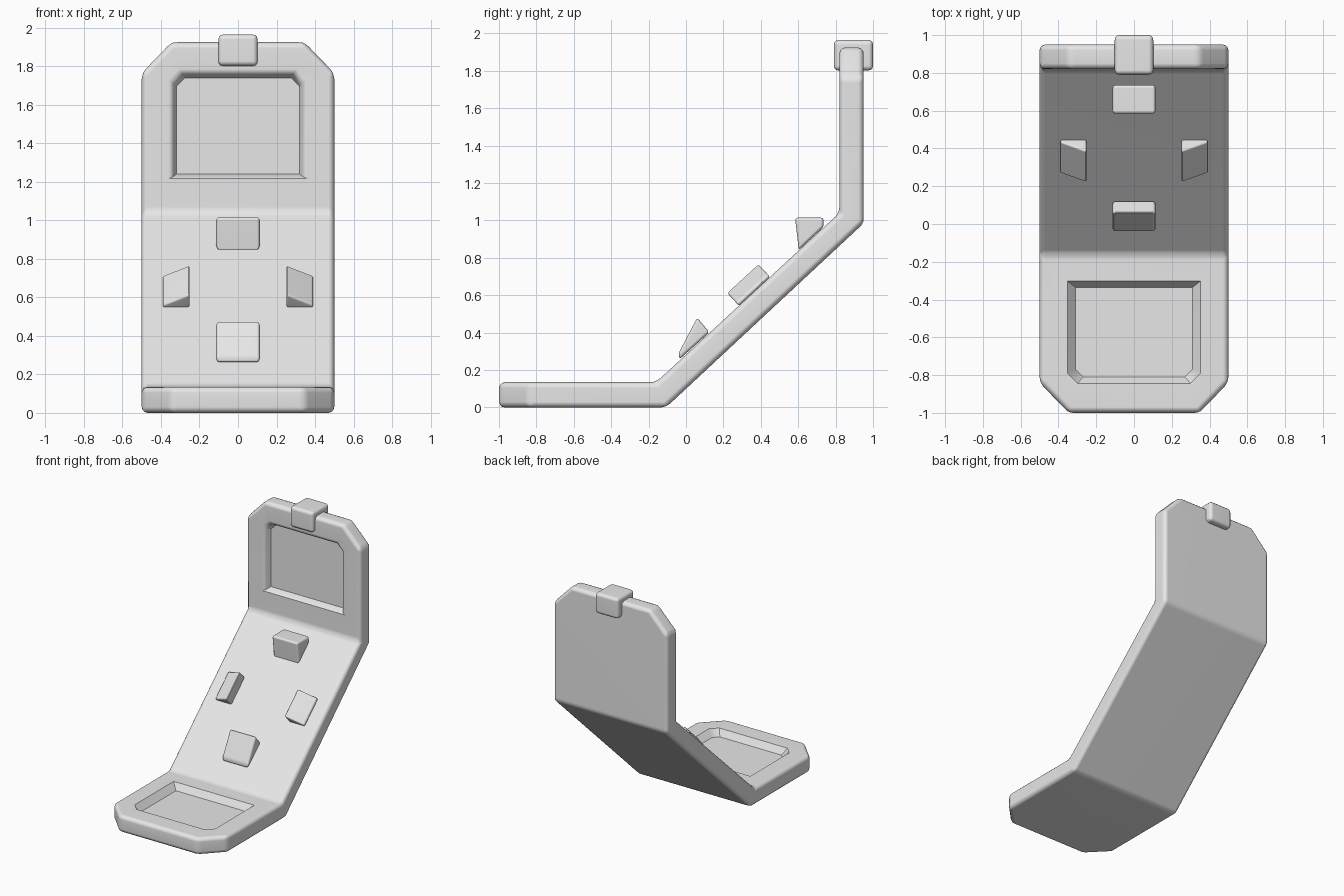
import bpy
import bmesh
import math
from mathutils import Vector

cube = bpy.data.objects.get("Cube")
if cube:
    bpy.data.objects.remove(cube, do_unlink=True)

grey = bpy.data.materials.new("light_grey")
grey.use_nodes = True
tone = (0.8, 0.8, 0.8, 1)
grey.diffuse_color = tone
grey.node_tree.nodes["Principled BSDF"].inputs["Base Color"].default_value = tone


def loft(name, rings):
    """Closed solid through a series of matching vertex rings."""
    bm = bmesh.new()
    loops = [[bm.verts.new(p) for p in ring] for ring in rings]
    count = len(loops[0])
    for a, b in zip(loops, loops[1:]):
        for i in range(count):
            j = (i + 1) % count
            bm.faces.new((a[i], a[j], b[j], b[i]))
    bm.faces.new(loops[0])
    bm.faces.new(loops[-1])
    bmesh.ops.recalc_face_normals(bm, faces=bm.faces)
    # Merge coplanar panels so only true corners get rounded
    bmesh.ops.dissolve_limit(bm, angle_limit=0.01, verts=bm.verts, edges=bm.edges)
    mesh = bpy.data.meshes.new(name)
    bm.to_mesh(mesh)
    bm.free()
    mesh.materials.append(grey)
    obj = bpy.data.objects.new(name, mesh)
    bpy.context.collection.objects.link(obj)
    return obj


def finish(obj, width, cutters=()):
    """Round the edges, carve the recesses and shade."""
    bpy.ops.object.select_all(action="DESELECT")
    bpy.context.view_layer.objects.active = obj
    obj.select_set(True)
    bevel = obj.modifiers.new("round", "BEVEL")
    bevel.width = width
    bevel.segments = 3
    bevel.limit_method = "ANGLE"
    bevel.angle_limit = math.radians(30)
    bpy.ops.object.modifier_apply(modifier="round")
    for cutter in cutters:
        cut = obj.modifiers.new("recess", "BOOLEAN")
        cut.operation = "DIFFERENCE"
        cut.solver = "EXACT"
        cut.object = cutter
        bpy.ops.object.modifier_apply(modifier="recess")
        bpy.data.objects.remove(cutter, do_unlink=True)
    bpy.ops.object.shade_smooth_by_angle(angle=math.radians(35))
    normals = obj.modifiers.new("flat_normals", "WEIGHTED_NORMAL")
    normals.keep_sharp = True


def recess(name, place, steps):
    """Tapered cutter; each step is half width, fold end, tip end, corner, height."""
    rings = []
    for w, fold, tip, c, h in steps:
        back = math.copysign(c, fold - tip)
        outline = [(-w, fold), (w, fold), (w, tip + back),
                   (w - c, tip), (c - w, tip), (-w, tip + back)]
        rings.append([place(x, v, h) for x, v in outline])
    cutter = loft(name, rings)
    cutter.hide_render = True
    return cutter


# Folded panel: half width, then the inner and outer points of each station
stations = [
    (0.345, (-1, 0.135), (-1, 0)),
    (0.5, (-0.84, 0.135), (-0.84, 0)),
    (0.5, (-0.16, 0.135), (-0.107, 0)),
    (0.5, (0.82, 1.04), (0.95, 0.985)),
    (0.5, (0.82, 1.765), (0.95, 1.765)),
    (0.345, (0.82, 1.925), (0.95, 1.925)),
]
body = loft("folded_panel", [
    [(-w, *inner), (w, *inner), (w, *outer), (-w, *outer)]
    for w, inner, outer in stations])

# Shallow trays in the lower and upper panels
lower_cut = recess("lower_recess", lambda x, v, h: (x, v, 0.135 + h), [
    (0.31, -0.335, -0.81, 0.04, -0.05),
    (0.355, -0.30, -0.845, 0.055, 0.002),
    (0.355, -0.30, -0.845, 0.055, 0.03)])
upper_cut = recess("upper_recess", lambda x, v, h: (x, 0.82 - h, v), [
    (0.32, 1.24, 1.74, 0.045, -0.05),
    (0.335, 1.228, 1.758, 0.05, -0.016),
    (0.345, 1.222, 1.77, 0.052, -0.006),
    (0.365, 1.215, 1.79, 0.055, 0.002),
    (0.365, 1.215, 1.79, 0.055, 0.03)])
finish(body, 0.03, (lower_cut, upper_cut))


# Wedges on the sloping panel
def wedge(name, outline):
    obj = loft(name, [[(x, y, z) for y, z in outline] for x in (-0.113, 0.113)])
    finish(obj, 0.015)


wedge("upper_wedge", [(0.583, 1.015), (0.735, 1.015), (0.735, 0.965), (0.603, 0.842)])
wedge("lower_wedge", [(0.06, 0.48), (0.125, 0.402), (-0.035, 0.258), (-0.04, 0.29)])

slope = Vector((0, 0.98, 0.905)).normalized()
normal = Vector((0, -slope.z, slope.y))
base = Vector((0, 0, 0.283))
for side, name in ((1, "left_wedge"), (-1, "right_wedge")):
    rings = []
    for x, height in ((0.39, 0.022), (0.252, 0.095)):
        rings.append([base + Vector((side * x, 0, 0)) + slope * u + normal * n
                      for u, n in ((0.385, 0), (0.612, 0), (0.612, height), (0.385, height))])
    finish(loft(name, rings), 0.012)

# Clip over the top edge
clip = loft("top_clip", [
    [(-0.102, y, z), (0.102, y, z), (0.102, y, z + 0.163), (-0.102, y, z + 0.163)]
    for y, z in ((0.79, 1.802), (1.0, 1.802))])
finish(clip, 0.025)
